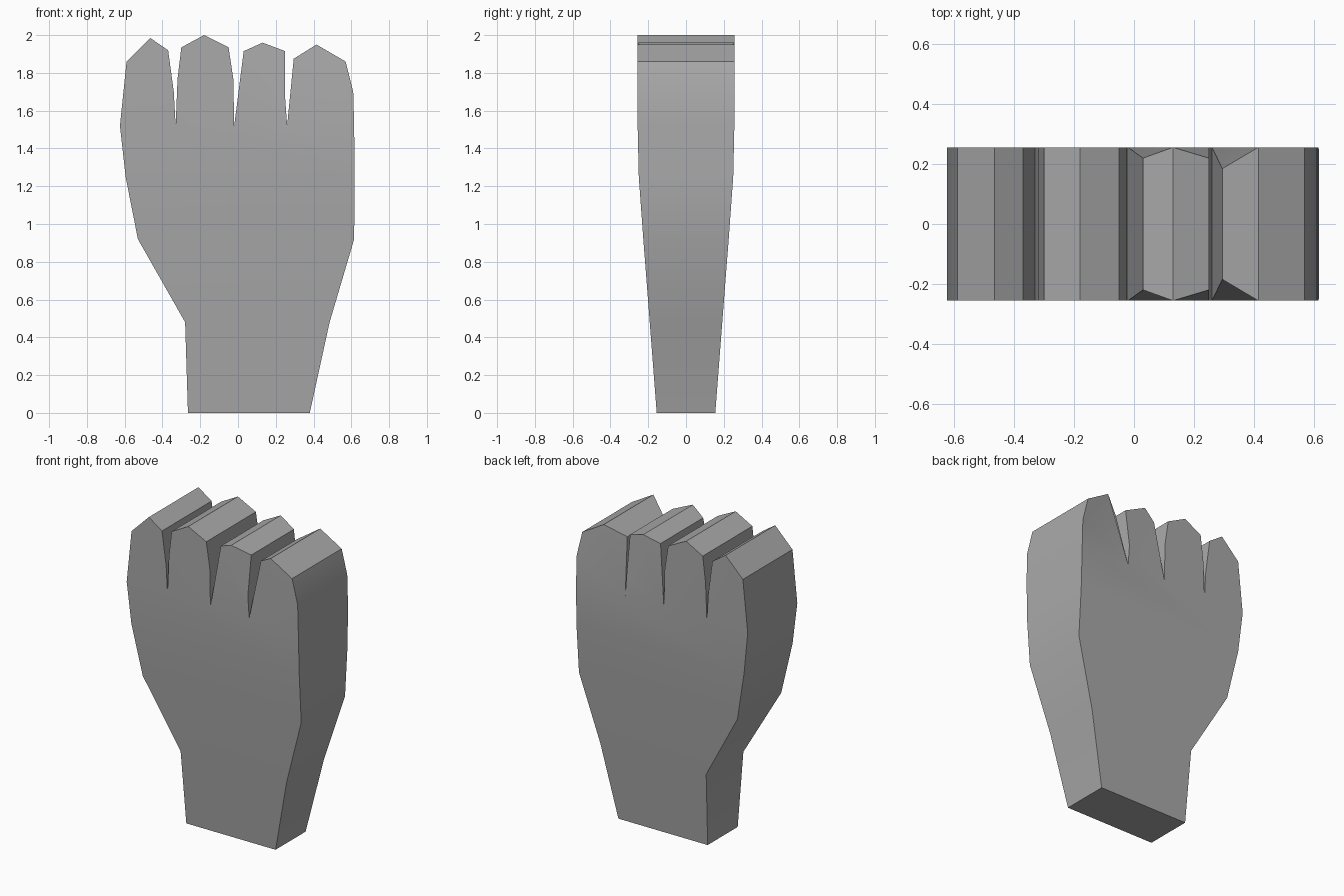
import bpy
import bmesh
import math

default_cube = bpy.data.objects.get("Cube")
if default_cube:
    bpy.data.objects.remove(default_cube, do_unlink=True)

FULL = 0.256   # half thickness at the knuckles
ROOT = 1.52    # height where the fingers part

# Palm and wrist rows: height, right edge, left edge, half thickness
palm_rows = [
    (0, -0.265, 0.38, 0.155),
    (0.48, -0.28, 0.485, 0.192),
    (0.92, -0.53, 0.615, 0.226),
    (1.25, -0.595, 0.617, 0.25),
    (ROOT, -0.625, 0.615, FULL),
]

# Finger outlines above the roots: x, z and, where pinched, half thickness
finger_roots = [-0.625, -0.33, -0.02, 0.26, 0.615]
finger_tips = [
    [(-0.59, 1.86), (-0.465, 1.985), (-0.37, 1.92), (-0.34, 1.7)],
    [(-0.32, 1.77), (-0.3, 1.935), (-0.18, 2), (-0.05, 1.935), (-0.025, 1.77)],
    [(0.03, 1.915, 0.22), (0.13, 1.96), (0.25, 1.915, 0.22), (0.25, 1.66)],
    [(0.295, 1.875, 0.185), (0.415, 1.95), (0.57, 1.86), (0.61, 1.7)],
]


def add_slab(bm, outline, open_edges):
    """Front and back caps plus side walls, skipping walls on inner edges."""
    front = [bm.verts.new((x, -h, z)) for x, z, h in outline]
    back = [bm.verts.new((x, h, z)) for x, z, h in outline]
    bm.faces.new(front)
    bm.faces.new(back[::-1])
    for i in range(len(outline)):
        if i not in open_edges:
            j = (i + 1) % len(outline)
            bm.faces.new((front[j], front[i], back[i], back[j]))


bm = bmesh.new()

# Palm and wrist, stacked from the bottom
last = len(palm_rows) - 2
for n, (low, high) in enumerate(zip(palm_rows, palm_rows[1:])):
    z0, right0, left0, h0 = low
    z1, right1, left1, h1 = high
    top_x = finger_roots[::-1] if n == last else [left1, right1]
    outline = [(right0, z0, h0), (left0, z0, h0)]
    outline += [(x, z1, h1) for x in top_x]
    inner = set(range(2, len(outline) - 1))
    if n > 0:
        inner.add(0)
    add_slab(bm, outline, inner)

# Curled fingers
for start, end, tips in zip(finger_roots, finger_roots[1:], finger_tips):
    points = [(p[0], p[1], p[2] if len(p) > 2 else FULL) for p in tips]
    outline = [(start, ROOT, FULL), (end, ROOT, FULL)] + points[::-1]
    add_slab(bm, outline, {0})

bmesh.ops.remove_doubles(bm, verts=bm.verts, dist=0.0005)
bmesh.ops.recalc_face_normals(bm, faces=bm.faces)
mesh = bpy.data.meshes.new("fist")
bm.to_mesh(mesh)
bm.free()

# Plain grey
grey = bpy.data.materials.new("grey")
grey.use_nodes = True
colour = (0.4, 0.4, 0.4, 1)
grey.diffuse_color = colour
grey.node_tree.nodes["Principled BSDF"].inputs["Base Color"].default_value = colour
mesh.materials.append(grey)

fist = bpy.data.objects.new("fist", mesh)
bpy.context.collection.objects.link(fist)
bpy.context.view_layer.objects.active = fist
fist.select_set(True)
bpy.ops.object.shade_smooth_by_angle(angle=math.radians(30))
